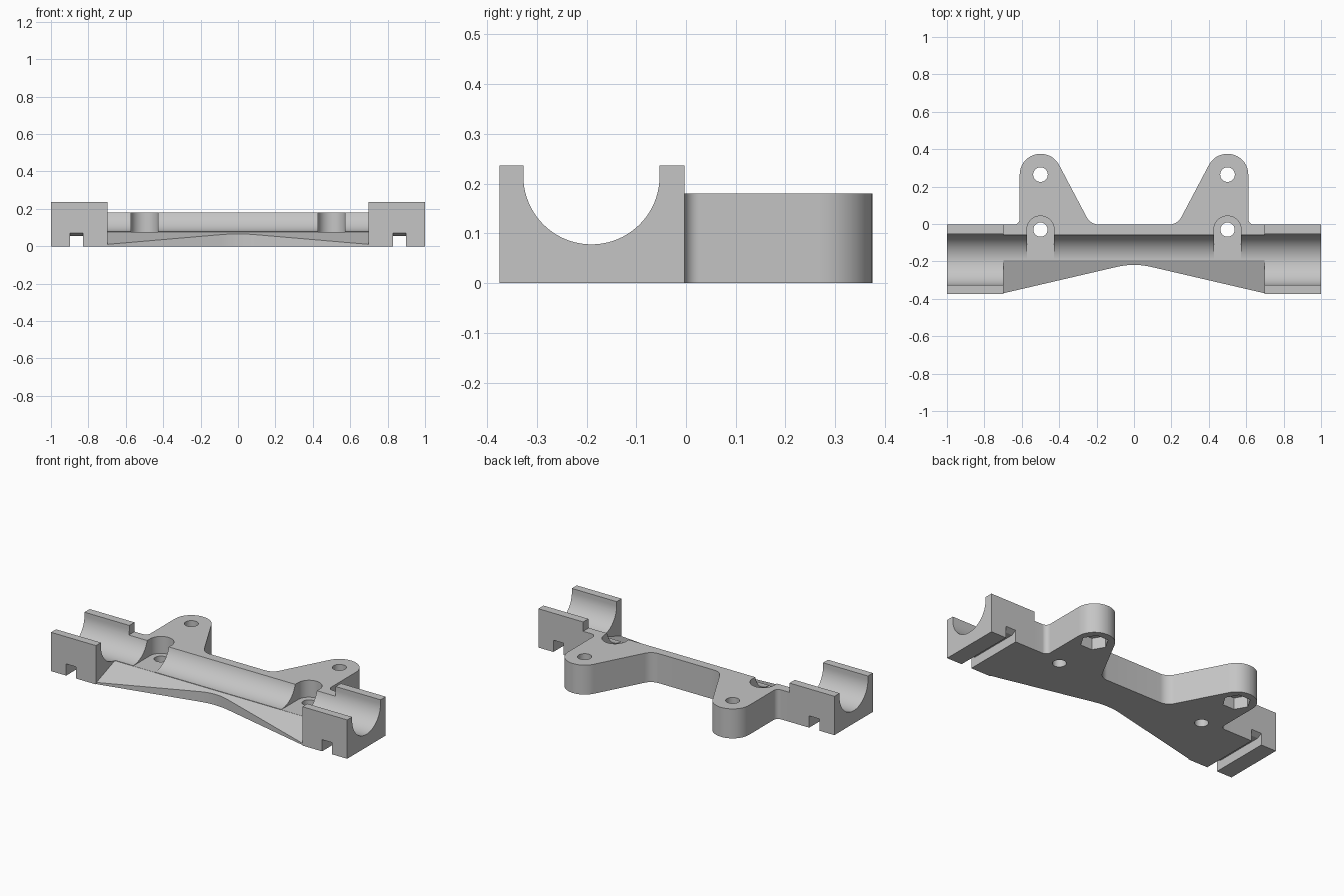
import bpy
import math
from mathutils import Vector

cube = bpy.data.objects.get("Cube")
if cube:
    bpy.data.objects.remove(cube, do_unlink=True)

COLOUR = (0.56, 0.56, 0.56, 1)
grey = bpy.data.materials.new("plain grey")
grey.use_nodes = True
grey.diffuse_color = COLOUR
grey.node_tree.nodes["Principled BSDF"].inputs["Base Color"].default_value = COLOUR

# Main dimensions
FRONT, BACK = -0.375, -0.003
DECK, CLAMP_TOP = 0.18, 0.237
INNER = 0.697
BORE_Y, BORE_Z, BORE_R = -0.19, 0.215, 0.137
FLOOR = 0.0755
LUG_X, LUG_Y, LUG_R = 0.5, 0.264, 0.111


def prism(name, points, low, high, axis="z"):
    """Extrude a 2D outline along z (points x, y) or x (points y, z)."""
    place = {"z": lambda p, h: (p[0], p[1], h), "x": lambda p, h: (h, p[0], p[1])}[axis]
    n = len(points)
    verts = [place(p, h) for h in (low, high) for p in points]
    faces = [list(range(n))[::-1], list(range(n, 2 * n))]
    faces += [[i, (i + 1) % n, n + (i + 1) % n, n + i] for i in range(n)]
    mesh = bpy.data.meshes.new(name)
    mesh.from_pydata(verts, [], faces)
    mesh.materials.append(grey)
    obj = bpy.data.objects.new(name, mesh)
    bpy.context.collection.objects.link(obj)
    return obj


def arc(cx, cy, r, start, end, steps):
    angles = [math.radians(start + (end - start) * i / steps) for i in range(steps + 1)]
    return [(cx + r * math.cos(a), cy + r * math.sin(a)) for a in angles]


def circle(cx, cy, r, steps=48):
    return arc(cx, cy, r, 0, 360, steps)[:-1]


def box(name, x0, x1, y0, y1, z0, z1):
    return prism(name, [(x0, y0), (x1, y0), (x1, y1), (x0, y1)], z0, z1)


def rounded(corners, steps=10):
    """Outline with each corner (x, y, radius) replaced by a fillet."""
    result = []
    for i, (x, y, r) in enumerate(corners):
        p = Vector((x, y))
        if not r:
            result.append((x, y))
            continue
        a = (Vector(corners[i - 1][:2]) - p).normalized()
        b = (Vector(corners[(i + 1) % len(corners)][:2]) - p).normalized()
        half = a.angle(b) / 2
        centre = p + (a + b).normalized() * (r / math.sin(half))
        u = p + a * (r / math.tan(half)) - centre
        v = p + b * (r / math.tan(half)) - centre
        total = u.angle(v)
        for k in range(steps + 1):
            t = k / steps
            q = centre + (u * math.sin((1 - t) * total) + v * math.sin(t * total)) / math.sin(total)
            result.append((q.x, q.y))
    return result


def combine(target, tool, operation):
    mod = target.modifiers.new(operation.lower(), "BOOLEAN")
    mod.operation = operation
    mod.solver = "EXACT"
    mod.object = tool
    bpy.context.view_layer.objects.active = target
    bpy.ops.object.modifier_apply(modifier=mod.name)
    bpy.data.objects.remove(tool, do_unlink=True)


# Bracket plate: waisted front edge and two tapered mounting lugs
right_half = [(0.75, -0.37, 0), (0.75, BACK, 0),
              (LUG_X + LUG_R, BACK, 0.03),
              (LUG_X + LUG_R, -FRONT, LUG_R - 0.001),
              (0.432, -FRONT, LUG_R - 0.001),
              (0.232, BACK, 0.075)]
left_half = [(-x, y, r) for x, y, r in reversed(right_half)]
outline = right_half + left_half + [(-INNER, -0.37, 0), (0, -0.208, 0.4), (INNER, -0.37, 0)]
bracket = prism("tube_clamp_bracket", rounded(outline), 0, DECK)

# Raised clamp blocks on both ends
for s in (-1, 1):
    x0, x1 = sorted((s * INNER, s))
    combine(bracket, box("clamp_block", x0, x1, FRONT, BACK, 0, CLAMP_TOP), "UNION")

# Long tube cradle, open at the top
cradle = arc(BORE_Y, BORE_Z, BORE_R, 180, 360, 40)
cradle += [(BORE_Y + BORE_R, 0.3), (BORE_Y - BORE_R, 0.3)]
combine(bracket, prism("cradle_cutter", cradle, -1.1, 1.1, "x"), "DIFFERENCE")

# Sloping front between the blocks
slope = [(-0.193, FLOOR), (-0.193, 0.3), (-0.42, 0.3), (-0.42, -0.008)]
combine(bracket, prism("slope_cutter", slope, -INNER, INNER, "x"), "DIFFERENCE")

for s in (-1, 1):
    x = s * LUG_X
    # Screw seat opening into the cradle, and its hole
    seat = arc(x, -0.03, 0.073, 0, 180, 24) + [(x - 0.073, -0.197), (x + 0.073, -0.197)]
    combine(bracket, prism("seat_cutter", seat, FLOOR + 0.001, 0.3), "DIFFERENCE")
    combine(bracket, prism("screw_cutter", circle(x, -0.03, 0.038), -0.1, 0.3), "DIFFERENCE")
    # Lug hole with a hexagonal nut pocket underneath
    combine(bracket, prism("lug_cutter", circle(x, LUG_Y, 0.039), -0.1, 0.3), "DIFFERENCE")
    combine(bracket, prism("nut_cutter", circle(x, LUG_Y, 0.078, 6), -0.1, 0.07), "DIFFERENCE")
    # Strap slot under the clamp block, flared at both mouths
    x0, x1 = sorted((s * 0.83, s * 0.898))
    slot = [(-0.4, -0.1), (0.02, -0.1), (0.02, 0.085), (BACK - 0.03, 0.055),
            (FRONT + 0.03, 0.055), (-0.4, 0.085)]
    combine(bracket, prism("strap_cutter", slot, x0, x1, "x"), "DIFFERENCE")

# Smooth curves, crisp edges
bpy.ops.object.select_all(action="DESELECT")
bracket.select_set(True)
bpy.context.view_layer.objects.active = bracket
bpy.ops.object.shade_smooth_by_angle(angle=math.radians(25))
